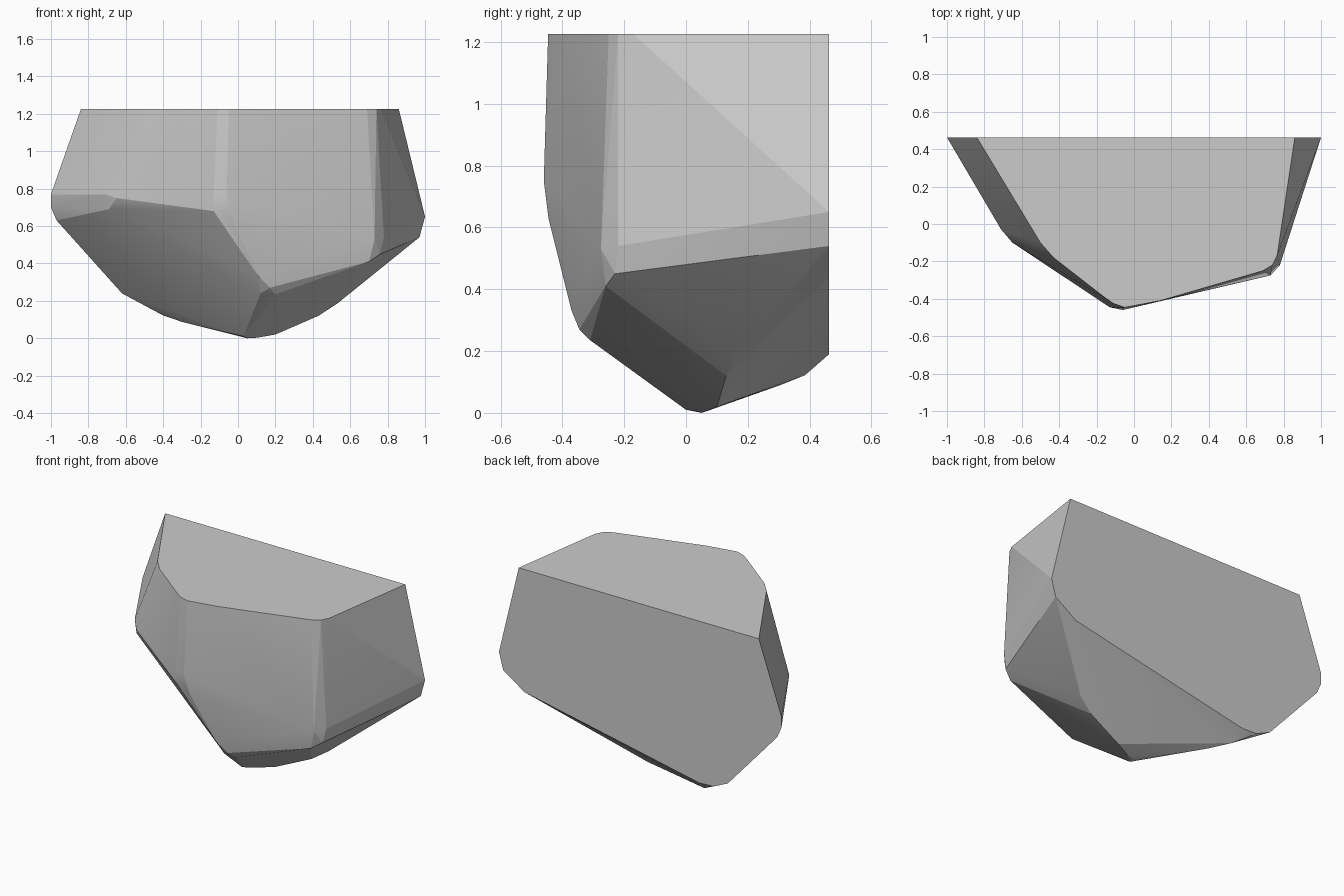
import bpy, bmesh, math

if "Cube" in bpy.data.objects:
    bpy.data.objects.remove(bpy.data.objects["Cube"])

# Sliced boulder: flat top (z = TOP) and flat back (y = BACK)
TOP, BACK = 1.225, 0.463

# outline of the flat top (x, y)
top = [(-.84, BACK), (-.5, -.1), (-.43, -.18), (-.16, -.39), (-.11, -.425),
       (-.05, -.446), (.14, -.41), (.69, -.25), (.74, -.22), (.765, -.17), (.86, BACK)]

# outline of the flat back below the top (x, z)
back = [(-1, .77), (-1, .7), (-.97, .63), (-.62, .24), (-.52, .195),
        (-.42, .19), (.82, .44), (.97, .54), (1, .65)]

# worn corners of the rock, a small cluster for each
corners = [
    (-.13, -.445, .76), (-.06, -.46, .75), (-.13, -.443, .68), (-.03, -.445, .63), (-.2, -.39, .74),   # front
    (-.71, -.03, .77), (-.65, -.1, .75), (-.69, -.04, .69),                    # left shoulder
    (.78, -.22, .54), (.73, -.275, .53), (.76, -.23, .45), (.7, -.26, .41),     # right shoulder
    (.11, -.37, .33), (.17, -.345, .27), (.2, -.31, .235), (.12, -.31, .24),  # chin
    (.03, 0, .01), (.05, .05, 0), (.1, .06, .003), (.2, .1, .02),              # foot
    (.43, .13, .12), (.53, .16, .185),                                         # right keel
    (-.3, .3, .088), (-.4, .385, .122),                                         # left keel
]

bm = bmesh.new()
points = [(x, y, TOP) for x, y in top] + [(x, BACK, z) for x, z in back] + corners
for p in points:
    bm.verts.new(p)
hull = bmesh.ops.convex_hull(bm, input=bm.verts[:])
loose = [v for v in bm.verts if not v.link_faces]
bmesh.ops.delete(bm, geom=loose, context='VERTS')

# merge the flat slices into single faces, then soften the weathered edges
bmesh.ops.dissolve_limit(bm, angle_limit=math.radians(1), verts=bm.verts[:], edges=bm.edges[:])
bmesh.ops.recalc_face_normals(bm, faces=bm.faces[:])

mesh = bpy.data.meshes.new("boulder")
bm.to_mesh(mesh)
bm.free()
boulder = bpy.data.objects.new("boulder", mesh)
bpy.context.collection.objects.link(boulder)

bpy.context.view_layer.objects.active = boulder
boulder.select_set(True)
bpy.ops.object.shade_smooth_by_angle(angle=math.radians(12))
